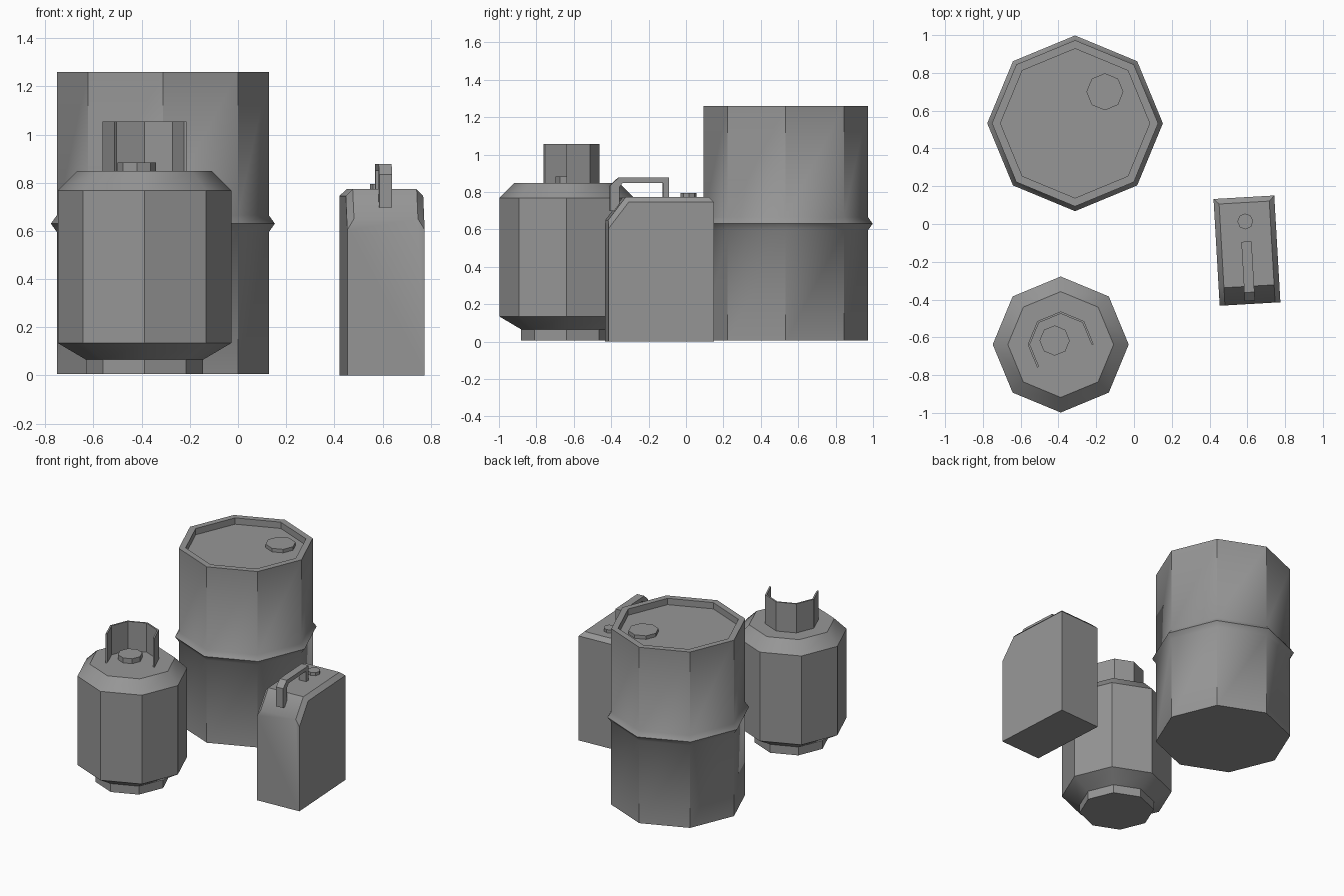
import bpy, bmesh, math
from mathutils import Vector, Matrix

if "Cube" in bpy.data.objects:
    bpy.data.objects.remove(bpy.data.objects["Cube"])

# Dark painted metal
METAL = bpy.data.materials.new("dark_metal")
METAL.diffuse_color = (.305, .305, .305, 1)
METAL.use_nodes = True
METAL.node_tree.nodes["Principled BSDF"].inputs["Base Color"].default_value = METAL.diffuse_color


def finish(name, bm, loc=(0, 0, 0), rot=0):
    bmesh.ops.recalc_face_normals(bm, faces=bm.faces[:])
    mesh = bpy.data.meshes.new(name)
    bm.to_mesh(mesh)
    bm.free()
    mesh.materials.append(METAL)
    obj = bpy.data.objects.new(name, mesh)
    obj.location = loc
    obj.rotation_euler.z = rot
    bpy.context.collection.objects.link(obj)
    # Blend shallow slopes, keep the eight sides faceted
    bpy.ops.object.select_all(action='DESELECT')
    obj.select_set(True)
    bpy.context.view_layer.objects.active = obj
    bpy.ops.object.shade_smooth_by_angle(angle=math.radians(40))
    return obj


def lathe(name, profile, loc, rot=0, sides=8):
    """Revolve (radius, z) points into a closed faceted solid."""
    bm = bmesh.new()
    rings = []
    for r, z in profile:
        rings.append([bm.verts.new((r * math.cos(math.tau * i / sides),
                                    r * math.sin(math.tau * i / sides), z))
                      for i in range(sides)])
    for a, b in zip(rings, rings[1:]):
        for i in range(sides):
            j = (i + 1) % sides
            bm.faces.new((a[i], a[j], b[j], b[i]))
    bm.faces.new(rings[0])
    bm.faces.new(rings[-1])
    return finish(name, bm, loc, rot)


def prism(points, direction):
    """Extrude a flat polygon along a vector."""
    bm = bmesh.new()
    face = bm.faces.new([bm.verts.new(p) for p in points])
    new = bmesh.ops.extrude_face_region(bm, geom=[face])["geom"]
    bmesh.ops.translate(bm, vec=direction,
                        verts=[v for v in new if isinstance(v, bmesh.types.BMVert)])
    # Extruding may drop the source face: close that end again
    holes = [e for e in bm.edges if e.is_boundary]
    if holes:
        bmesh.ops.holes_fill(bm, edges=holes, sides=0)
    bmesh.ops.recalc_face_normals(bm, faces=bm.faces[:])
    return bm


def disc(name, r, z0, z1, x, y, rot=0):
    return lathe(name, [(r, z0), (r, z1)], (x, y, 0), rot)


# Oil drum with middle rib and recessed lid
lathe("drum_body", [(.44, .005), (.44, .595), (.465, .63), (.44, .665),
                    (.44, 1.26), (.395, 1.26), (.395, 1.215)], (-.312, .533, 0))
disc("drum_cap", .098, 1.2, 1.24, -.154, .70)

# Gas cylinder with foot ring and shoulders
GAS = (-.388, -.638, 0)
lathe("gas_cylinder_body", [(.243, .005), (.243, .065), (.36, .134),
                            (.36, .768), (.28, .848)], GAS)
disc("gas_valve", .08, .84, .883, -.42, -.617)

# Open guard collar around the valve
arc = [math.radians(45 * i) for i in range(6)]
outline = [(.175 * math.cos(a), .175 * math.sin(a), .845) for a in arc]
outline += [(.163 * math.cos(a), .163 * math.sin(a), .845) for a in reversed(arc)]
finish("gas_collar", prism(outline, (0, 0, .21)), GAS)

# Fuel can: side profile extruded across, upper rim chamfered
CAN, TURN = (.598, -.14, 0), math.radians(3.3)
HW = .161
side = [(-.284, 0), (.282, 0), (.282, .773), (-.19, .773), (-.284, .65)]
bm = prism([(-HW, y, z) for y, z in side], (2 * HW, 0, 0))
rim = []
for e in bm.edges:
    a, b = (v.co for v in e.verts)
    along = abs(a.x - b.x) < 1e-5
    if min(a.z, b.z) > .6 and (along or min(a.y, b.y) > .2):
        rim.append(e)
bmesh.ops.bevel(bm, geom=rim, offset=.028, segments=1, affect='EDGES')
finish("fuel_can_body", bm, CAN, TURN)

# Fuel can handle
handle = [(-.267, .697), (-.267, .835), (-.222, .877), (.047, .877), (.047, .765),
          (.016, .765), (.016, .848), (-.2, .848), (-.218, .825), (-.218, .697)]
finish("fuel_can_handle",
       prism([(-.027, y, z) for y, z in handle], (.054, 0, 0)), CAN, TURN)

# Fuel can cap
cap = Matrix.Rotation(TURN, 3, 'Z') @ Vector((0, .154, 0)) + Vector(CAN)
disc("fuel_can_cap", .042, .765, .795, cap.x, cap.y, TURN)
